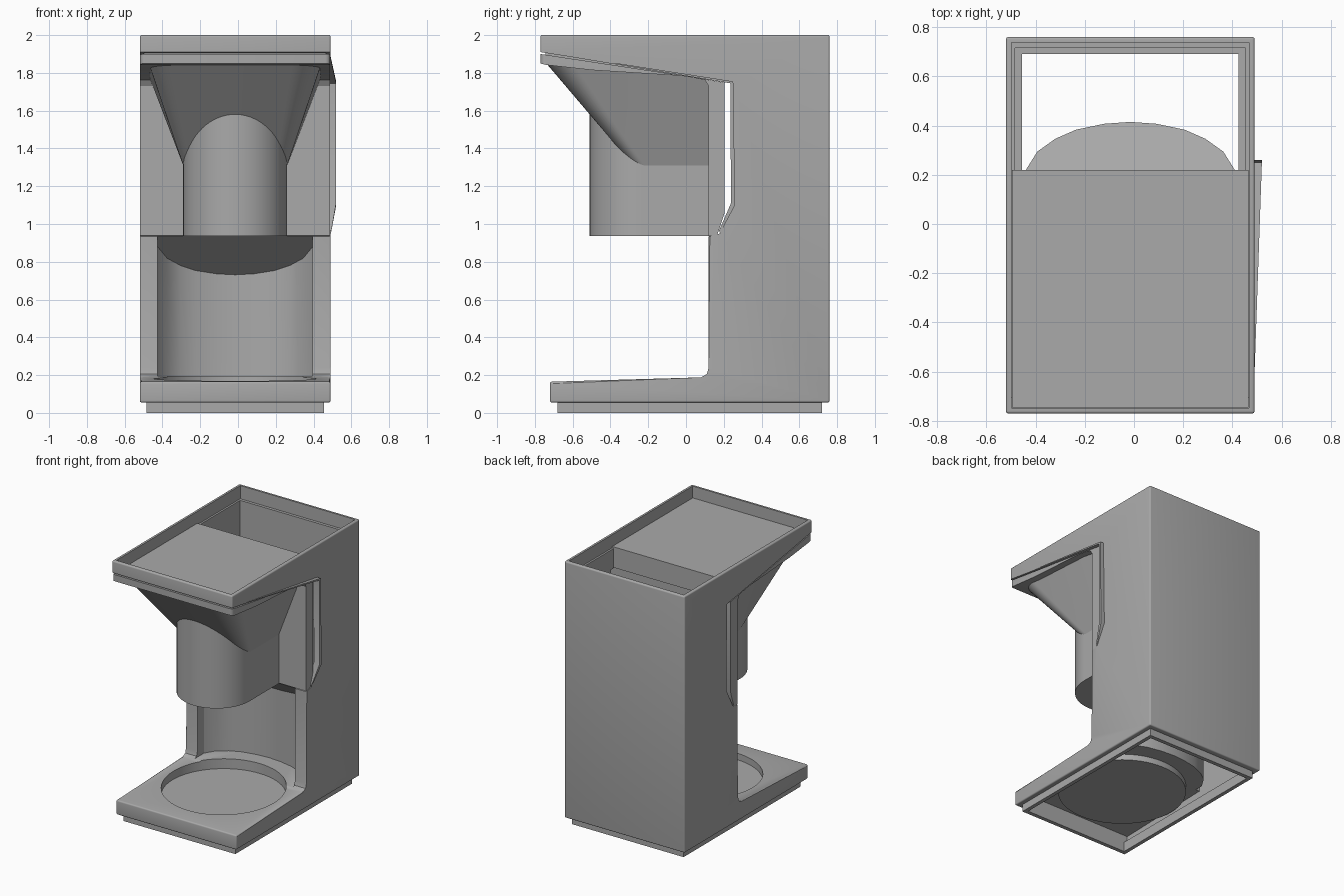
import bpy, bmesh, math
from mathutils import Vector

if "Cube" in bpy.data.objects:
    bpy.data.objects.remove(bpy.data.objects["Cube"])

CX = -0.015   # centre line of the housing

grey = bpy.data.materials.new("plain grey")
grey.use_nodes = True
grey.diffuse_color = (0.4, 0.4, 0.4, 1)
grey.node_tree.nodes["Principled BSDF"].inputs["Base Color"].default_value = (0.4, 0.4, 0.4, 1)


def make(name, bm):
    bmesh.ops.recalc_face_normals(bm, faces=bm.faces)
    mesh = bpy.data.meshes.new(name)
    bm.to_mesh(mesh)
    bm.free()
    obj = bpy.data.objects.new(name, mesh)
    bpy.context.collection.objects.link(obj)
    mesh.materials.append(grey)
    return obj


def prism(points, shift):
    """Extrude a closed outline along a vector."""
    bm = bmesh.new()
    face = bm.faces.new([bm.verts.new(p) for p in points])
    new = bmesh.ops.extrude_face_region(bm, geom=[face])["geom"]
    bmesh.ops.translate(bm, vec=shift, verts=[v for v in new if isinstance(v, bmesh.types.BMVert)])
    return bm


def side_prism(profile, half):
    return prism([(CX - half, y, z) for y, z in profile], (2 * half, 0, 0))


def plan_prism(outline, z0, z1):
    return prism([(CX + x, y, z0) for x, y in outline], (0, 0, z1 - z0))


def rectangle(half, y0, y1):
    return [(-half, y0), (half, y0), (half, y1), (-half, y1)]


def circle(radius, y, n=64):
    return [(radius * math.cos(2 * math.pi * i / n), y + radius * math.sin(2 * math.pi * i / n))
            for i in range(n)]


def round_edges(bm, width, rule, segments=4):
    edges = [e for e in bm.edges if rule(e.verts[0].co, e.verts[1].co)]
    bmesh.ops.bevel(bm, geom=edges, offset=width, segments=segments, profile=0.5,
                    affect='EDGES', clamp_overlap=True)


def cut(obj, *cutters):
    """Apply boolean cuts and drop the cutters."""
    for c in cutters:
        mod = obj.modifiers.new("cut", 'BOOLEAN')
        mod.operation, mod.solver, mod.object = 'DIFFERENCE', 'EXACT', c
    deps = bpy.context.evaluated_depsgraph_get()
    mesh = bpy.data.meshes.new_from_object(obj.evaluated_get(deps))
    obj.modifiers.clear()
    obj.data = mesh
    for c in cutters:
        bpy.data.objects.remove(c)


def niche(name, grow):
    """Jug recess with a curved back and a sloping ceiling."""
    half = [(0.41, 0), (0.41, 0.2), (0.36, 0.28), (0.29, 0.33), (0.21, 0.365), (0.1, 0.388)]
    outline = half + [(0, 0.395)] + [(-x, y) for x, y in reversed(half)]
    outline = [(x * (1 + 2 * grow), y * (1 + 2 * grow)) for x, y in outline]
    bm = plan_prism(outline, 0.195 - grow * 2, 1)
    for v in bm.verts:
        if v.co.z > 0.9:
            v.co.z = 0.94 - 0.76 * (v.co.y - 0.12) + grow
    return make(name, bm)


# Housing: side outline with rounded outer edges
outline = [(-0.72, 0.055), (0.76, 0.055), (0.76, 2), (-0.77, 2), (-0.77, 1.91), (0.25, 1.75),
           (0.26, 1.1), (0.18, 0.95), (0.12, 0.935), (0.12, 0.24), (0.11, 0.205),
           (0.08, 0.188), (-0.72, 0.165)]
bm = side_prism(outline, 0.505)


def outer_edge(a, b):
    mid = (a + b) / 2
    opening = 0.94 < mid.z < 1.9 and mid.y < 0.3
    across = abs(a.x - b.x) > 0.5
    inner_bend = across and -0.7 < mid.y < 0.3
    fillet = 0.18 < mid.z < 0.235
    return not (opening or inner_bend or fillet or (across and mid.z > 1.9 and mid.z < 1.95))


round_edges(bm, 0.025, outer_edge)
body = make("housing", bm)

# Hollow interior, keeping thin walls around the jug recess and drip tray
cavity = make("cavity", side_prism(
    [(-0.65, -0.1), (-0.65, 0.13), (0.14, 0.15), (0.14, 1.7), (-0.74, 1.7), (-0.74, 2.1),
     (0.715, 2.1), (0.715, -0.1)], 0.468))
cut(cavity, niche("niche_shell", 0.025),
    make("disc_shell", plan_prism(circle(0.45, -0.15), 0.1, 0.4)))
rim = make("rim_cut", plan_prism(rectangle(0.482, -0.747, 0.737), 1.9, 2.2))
disc = make("disc_cut", plan_prism(circle(0.43, -0.15), 0.12, 0.4))
cut(body, cavity, niche("niche_cut", 0), disc, rim)

# Plinth ring under the base
plinth = make("plinth", plan_prism(rectangle(0.469, -0.68, 0.72), 0, 0.075))
cut(plinth, make("plinth_cut", plan_prism(rectangle(0.44, -0.65, 0.69), -0.1, 0.2)))

# Filter holder frame: front lip, underside and back plate
bm = side_prism([(-0.77, 1.9), (0.205, 1.749), (0.205, 1.06), (0.165, 0.94), (0.12, 0.94),
                 (0.12, 1.73), (0.1, 1.762), (0, 1.783), (-0.5, 1.815), (-0.74, 1.842),
                 (-0.77, 1.85)], 0.503)
round_edges(bm, 0.025, lambda a, b: a.y < -0.76 and b.y < -0.76 and abs(a.x - b.x) < 0.1)
frame = make("holder_frame", bm)

# Flat lid lying inside the rim
lid = make("inner_lid", side_prism(
    [(-0.745, 1.912), (0.22, 1.912), (0.22, 1.755), (-0.745, 1.875)], 0.48))

# Spout: round front, straight sides back to the plate
arc = [(0.275 * math.cos(a), -0.235 - 0.275 * math.sin(a))
       for a in (math.pi * i / 32 for i in range(33))]
spout = make("spout", plan_prism([(0.275, 0.13)] + arc + [(-0.275, 0.13)], 0.937, 1.75))


# Funnel: sloping flat front with rounded corners, narrowing to the spout
def funnel_ring(half, front, r, z):
    right = [(half - r + r * math.cos(a), front + r - r * math.sin(a))
             for a in (math.pi / 2 * i / 10 for i in range(11))]
    side = [(half, 0.13)] + right
    ring = side + [(-x, y) for x, y in reversed(side)]
    return [Vector((CX + x, y, z)) for x, y in ring]


bm = bmesh.new()
low = [bm.verts.new(p) for p in funnel_ring(0.275, -0.28, 0.06, 1.31)]
high = [bm.verts.new(p) for p in funnel_ring(0.452, -0.735, 0.15, 1.845)]
for v in high:
    v.co.z -= 0.085 * (v.co.y + 0.735)
bm.faces.new(low)
bm.faces.new(high)
for i in range(len(low)):
    j = (i + 1) % len(low)
    bm.faces.new((low[i], low[j], high[j], high[i]))
funnel = make("funnel", bm)

# Raised guide strip around the side opening, flaring outward to the back
strip = [(0.18, 0.95), (0.26, 1.1), (0.25, 1.755), (-0.6, 1.888),
         (-0.6, 1.883), (0.235, 1.745), (0.238, 1.11), (0.175, 0.965)]
bm = prism([(0.47, y, z) for y, z in strip], (0.02, 0, 0))
for v in bm.verts:
    if v.co.x > 0.48:
        flare = min(1, (v.co.z - 0.94) / 0.15)
        v.co.x = 0.49 + 0.03 * flare * (v.co.y + 0.6) / 0.86
guide = make("guide_strip", bm)

# Smooth the curves, keep the creases
bpy.ops.object.select_all(action='DESELECT')
for obj in (body, plinth, frame, lid, spout, funnel, guide):
    obj.select_set(True)
bpy.context.view_layer.objects.active = body
bpy.ops.object.shade_smooth_by_angle(angle=math.radians(30))
